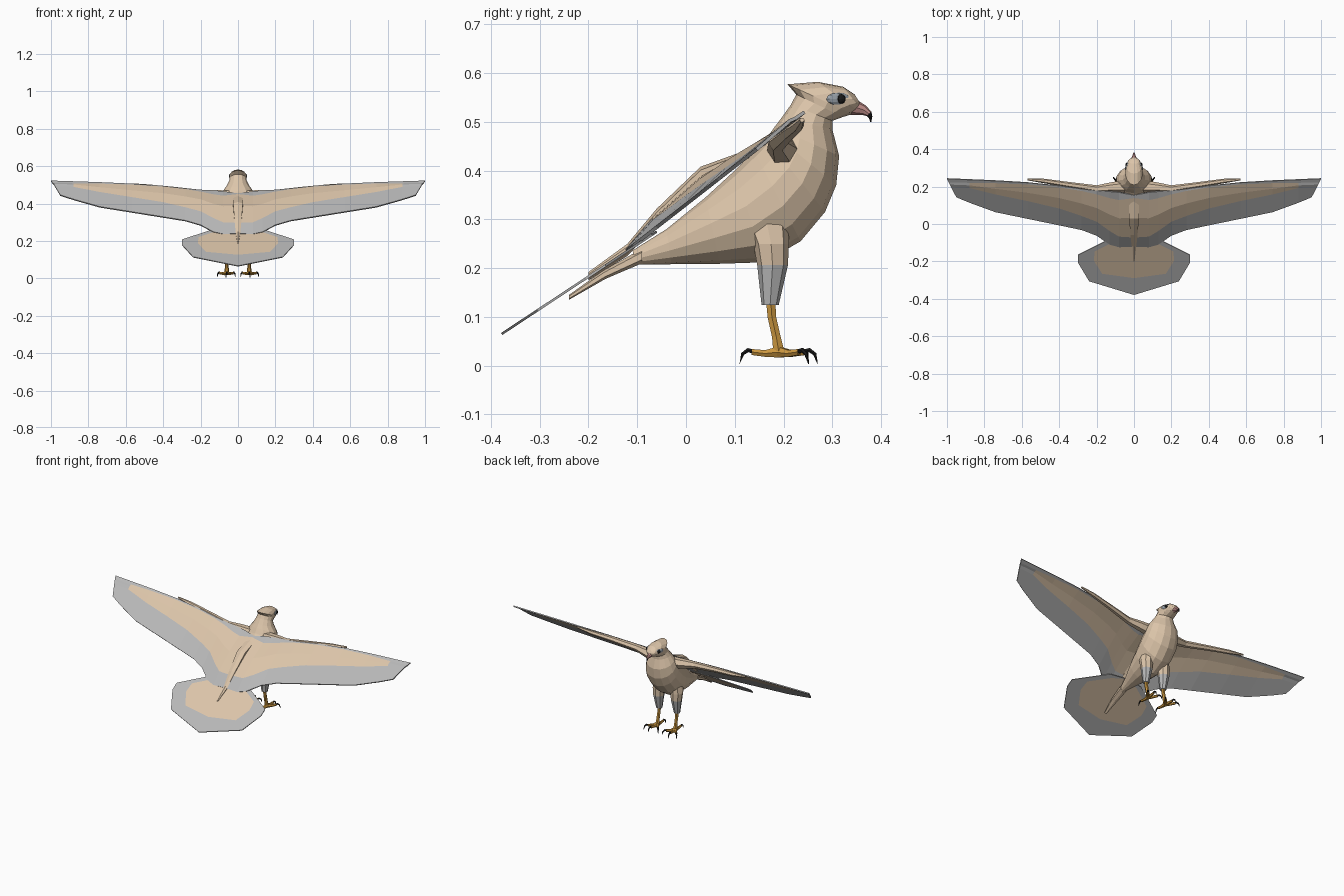
import bpy, bmesh, math
from mathutils import Vector

cube = bpy.data.objects.get("Cube")
if cube:
    bpy.data.objects.remove(cube, do_unlink=True)


def material(name, rgb):
    m = bpy.data.materials.new(name)
    m.use_nodes = True
    m.diffuse_color = (*rgb, 1)
    bsdf = next(n for n in m.node_tree.nodes if n.type == "BSDF_PRINCIPLED")
    bsdf.inputs["Base Color"].default_value = (*rgb, 1)
    return m


CREAM = material("cream plumage", (0.72, 0.56, 0.40))
GREY = material("grey feathers", (0.48, 0.48, 0.48))
SLATE = material("slate eye patch", (0.32, 0.36, 0.40))
ORANGE = material("orange skin", (0.60, 0.31, 0.05))
PINK = material("pink beak", (0.58, 0.30, 0.28))
BLACK = material("black horn", (0.01, 0.01, 0.01))


def finish(name, bm, mats, mirror=False, thickness=0):
    bmesh.ops.recalc_face_normals(bm, faces=bm.faces)
    mesh = bpy.data.meshes.new(name)
    bm.to_mesh(mesh)
    bm.free()
    for m in mats:
        mesh.materials.append(m)
    obj = bpy.data.objects.new(name, mesh)
    bpy.context.collection.objects.link(obj)
    if mirror:
        mod = obj.modifiers.new("mirror", "MIRROR")
        mod.use_clip = True
    if thickness:
        mod = obj.modifiers.new("thickness", "SOLIDIFY")
        mod.thickness = thickness
        mod.offset = 0
    return obj


def bridge(name, rings, mats, mirror=False, rule=None):
    """Join rings of points into a capped tube."""
    bm = bmesh.new()
    loops = [[bm.verts.new(p) for p in ring] for ring in rings]
    n = len(loops[0])
    for k, (a, b) in enumerate(zip(loops, loops[1:])):
        for i in range(n):
            j = (i + 1) % n
            f = bm.faces.new((a[i], a[j], b[j], b[i]))
            f.material_index = rule(k) if rule else 0
    bm.faces.new(loops[0])
    end = bm.faces.new(loops[-1])
    end.material_index = rule(len(rings) - 2) if rule else 0
    return finish(name, bm, mats, mirror)


def loft(name, sections, mats, sides=14, x=0, mirror=False, rule=None):
    """Ellipses given by top (y, z), bottom (y, z) and half width."""
    rings = []
    for ty, tz, by, bz, w in sections:
        top, bot = Vector((x, ty, tz)), Vector((x, by, bz))
        mid, half = (top + bot) / 2, (top - bot) / 2
        rings.append([mid + half * math.cos(a) + Vector((w * math.sin(a), 0, 0))
                      for a in (math.tau * i / sides for i in range(sides))])
    return bridge(name, rings, mats, mirror, rule)


def tube(name, points, radii, mat, sides=6):
    """Round tube along a path, mirrored to both sides."""
    pts = [Vector(p) for p in points]
    rings = []
    for i, p in enumerate(pts):
        d = (pts[min(i + 1, len(pts) - 1)] - pts[max(i - 1, 0)]).normalized()
        u = d.cross(Vector((0, 0, 1)) if abs(d.z) < 0.9 else Vector((0, 1, 0))).normalized()
        v = d.cross(u)
        rings.append([p + (u * math.cos(a) + v * math.sin(a)) * radii[i]
                      for a in (math.tau * k / sides for k in range(sides))])
    return bridge(name, rings, [mat], True)


# Body, neck and hooded head
loft("body", [
    (-.11, .236, -.10, .207, .012), (-.04, .280, -.03, .208, .035),
    (.04, .345, .07, .209, .07), (.10, .40, .16, .212, .09),
    (.14, .44, .235, .255, .10), (.165, .465, .285, .315, .10),
    (.175, .48, .308, .37, .095), (.182, .49, .314, .43, .083),
    (.195, .507, .300, .485, .06), (.215, .535, .300, .502, .048),
    (.226, .556, .322, .510, .046), (.208, .577, .342, .516, .047),
    (.27, .582, .351, .524, .042), (.322, .572, .355, .531, .029),
    (.346, .556, .357, .538, .013)], [CREAM])

# Beak with a hooked dark tip
loft("beak", [
    (.335, .552, .332, .514, .020), (.350, .545, .348, .514, .015),
    (.368, .534, .362, .514, .009), (.380, .521, .370, .512, .006),
    (.382, .511, .375, .508, .004), (.380, .500, .378, .499, .001)],
    [PINK, BLACK], 8, rule=lambda k: int(k > 2))

# Eye patches and eyes
for side, word in ((1, "left"), (-1, "right")):
    for part, mat, pos, size in (
            ("eye_patch", SLATE, (.036, .313, .547), (.007, .028, .013)),
            ("eye", BLACK, (.038, .318, .547), (.009, .010, .010))):
        bpy.ops.mesh.primitive_uv_sphere_add(
            segments=10, ring_count=6, radius=1, scale=size,
            location=(side * pos[0], pos[1], pos[2]),
            rotation=(0, 0, side * math.radians(25)))
        bpy.context.object.name = word + "_" + part
        bpy.context.object.data.materials.append(mat)

# Wings: x, leading y, cream start, cream end, trailing y
STATIONS = [
    (0, .155, .14, -.07, -.12), (.08, .17, .13, -.065, -.122),
    (.13, .175, .14, -.035, -.108), (.20, .18, .16, .015, -.06),
    (.28, .188, .178, .045, -.03), (.40, .205, .197, .085, -.005),
    (.57, .222, .213, .125, .03), (.74, .232, .220, .16, .065),
    (.88, .238, .222, .195, .116), (1, .243, .225, .20, .145)]


def wing_point(x, y, lift):
    return (x, y, .52 - .78 * (.243 - y) + lift * max(.2, 1 - x * 1.5))


bm = bmesh.new()
grid = []
for x, lead, start, end, trail in STATIONS:
    ys = (lead, start, (start + end) / 2, end, trail)
    lifts = (0, .008, .03, .02, 0)
    row = []
    for y, lift in zip(ys, lifts):
        px = x - .05 * (lead - y) / (lead - trail) if x == 1 else x
        row.append(bm.verts.new(wing_point(px, y, lift)))
    grid.append(row)
for k, (a, b) in enumerate(zip(grid, grid[1:])):
    for i in range(4):
        f = bm.faces.new((a[i], b[i], b[i + 1], a[i + 1]))
        f.material_index = int(i in (0, 3) or k == len(grid) - 2)
finish("wings", bm, [CREAM, GREY], True, .007)

# Fleshy wing arms under the leading edge
tube("wing_arms", [(.05, .20, .44), (.12, .195, .448), (.2, .188, .457), (.35, .21, .477),
                   (.48, .23, .492), (.57, .238, .504)],
     (.034, .028, .019, .015, .012, .005), CREAM)

# Tail fan with a cream centre and grey rim
INNER = [(.09, -.085), (.21, -.145), (.215, -.195), (.17, -.265), (0, -.288)]
OUTER = [(.11, -.07), (.30, -.165), (.30, -.205), (.24, -.305), (0, -.378)]
bm = bmesh.new()


def tail_vert(x, y):
    return bm.verts.new((x, y, .065 + .66 * (y + .378)))


root = tail_vert(0, -.06)
inner = [tail_vert(*p) for p in INNER]
outer = [tail_vert(*p) for p in OUTER]
bm.faces.new((root, outer[0], inner[0])).material_index = 1
for i in range(4):
    bm.faces.new((root, inner[i], inner[i + 1]))
    bm.faces.new((inner[i], outer[i], outer[i + 1], inner[i + 1])).material_index = 1
finish("tail_fan", bm, [CREAM, GREY], True, .005)

# Coverts: a raised ridge down the back and a wedge beneath the tail
loft("back_ridge", [
    (.135, .446, .13, .425, .030), (.03, .408, .03, .38, .030),
    (-.06, .322, -.06, .29, .022), (-.12, .250, -.12, .225, .014),
    (-.20, .192, -.20, .175, .003)], [CREAM], 6)
loft("under_tail_wedge", [
    (-.09, .24, -.09, .21, .025), (-.17, .195, -.165, .178, .02),
    (-.24, .145, -.24, .135, .008)], [CREAM], 6)

# Legs: cream thighs, grey cuffs, orange shanks
loft("thighs", [
    (.21, .30, .12, .29, .025), (.211, .25, .138, .25, .036),
    (.209, .206, .146, .206, .032), (.19, .124, .155, .124, .018)],
    [CREAM, GREY], 8, .06, True, lambda k: int(k == 2))
tube("shanks", [(.06, .174, .13), (.06, .176, .10), (.06, .185, .06), (.06, .19, .03)],
     (.011, .010, .010, .013), ORANGE)

# Toes and curved talons
for name, dx, dy in (("outer", .036, .042), ("middle", .006, .055),
                     ("inner", -.032, .042), ("hind", 0, -.055)):
    base = Vector((.06, .19, .028))
    out = Vector((dx, dy, 0))
    step = out.normalized()
    up = Vector((0, 0, 1))
    tip = base + out
    tube(name + "_toes", [base, base + out * .5 - up * .003, tip],
         (.013, .008, .007), ORANGE)
    tube(name + "_talons",
         [tip - step * .006, tip + step * .008 + up * .004,
          tip + step * .019 - up * .004, tip + step * .025 - up * .024],
         (.005, .005, .004, .0006), BLACK)
